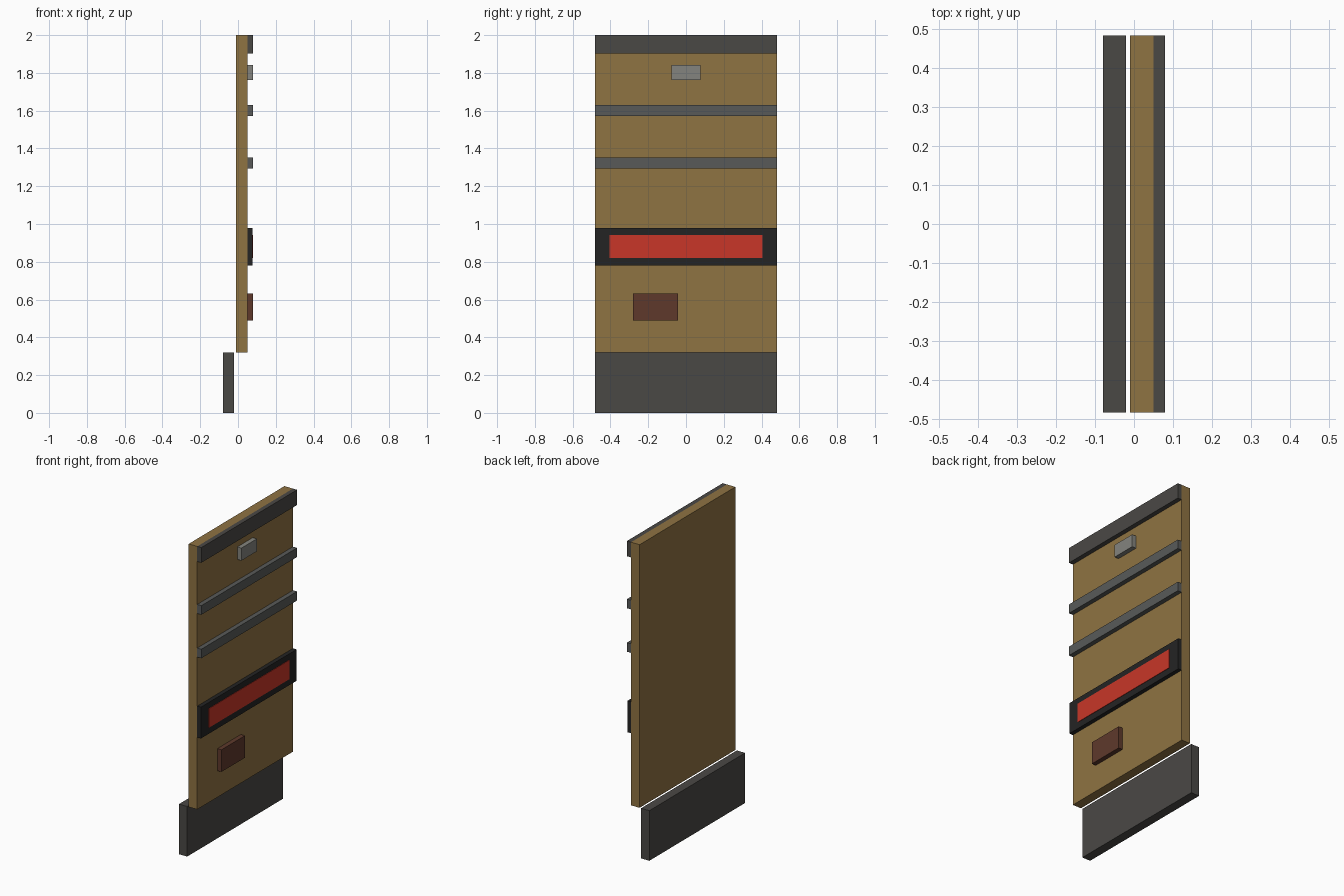
import bpy

if "Cube" in bpy.data.objects:
    bpy.data.objects.remove(bpy.data.objects["Cube"])


def srgb(hex_code):
    # Hex colour to linear RGBA
    vals = [int(hex_code[i:i + 2], 16) / 255 for i in (0, 2, 4)]
    return [v / 12.92 if v <= 0.04045 else ((v + 0.055) / 1.055) ** 2.4 for v in vals] + [1]


def material(name, hex_code):
    mat = bpy.data.materials.new(name)
    mat.diffuse_color = srgb(hex_code)
    mat.use_nodes = True
    mat.node_tree.nodes["Principled BSDF"].inputs["Base Color"].default_value = mat.diffuse_color
    return mat


def box(name, x, y, z, mat):
    # Box from (min, max) ranges on each axis
    bpy.ops.mesh.primitive_cube_add(size=1, location=[(a + b) / 2 for a, b in (x, y, z)])
    obj = bpy.context.object
    obj.name = name
    obj.scale = [b - a for a, b in (x, y, z)]
    bpy.ops.object.transform_apply(location=False, rotation=False, scale=True)
    obj.data.materials.append(mat)
    return obj


tan = material("tan", "8F7342")
charcoal = material("charcoal", "4A4845")
steel = material("steel", "585A59")
light_grey = material("light_grey", "84847E")
black = material("black", "242424")
red = material("red", "C83628")
brown = material("brown", "5E392B")

FULL = (-0.483, 0.483)      # full panel width
RAISED = (0.05, 0.079)      # trim standing on the panel face

# Wall panel and the recessed skirting below it
box("wall_panel", (-0.01, 0.05), FULL, (0.32, 2.0), tan)
box("skirting_base", (-0.079, -0.021), FULL, (0.0, 0.32), charcoal)

# Horizontal trim
box("top_trim", RAISED, FULL, (1.903, 2.0), charcoal)
for i, z in enumerate((1.6, 1.322)):
    box(f"rail_{i + 1}", RAISED, FULL, (z - 0.029, z + 0.029), steel)

# Dark band with red inset strip
box("dark_band", (0.05, 0.076), FULL, (0.78, 0.98), black)
box("red_strip", RAISED, (-0.405, 0.405), (0.82, 0.942), red)

# Small plates
box("upper_plate", RAISED, (-0.078, 0.078), (1.762, 1.842), light_grey)
box("lower_patch", RAISED, (-0.28, -0.042), (0.49, 0.631), brown)
